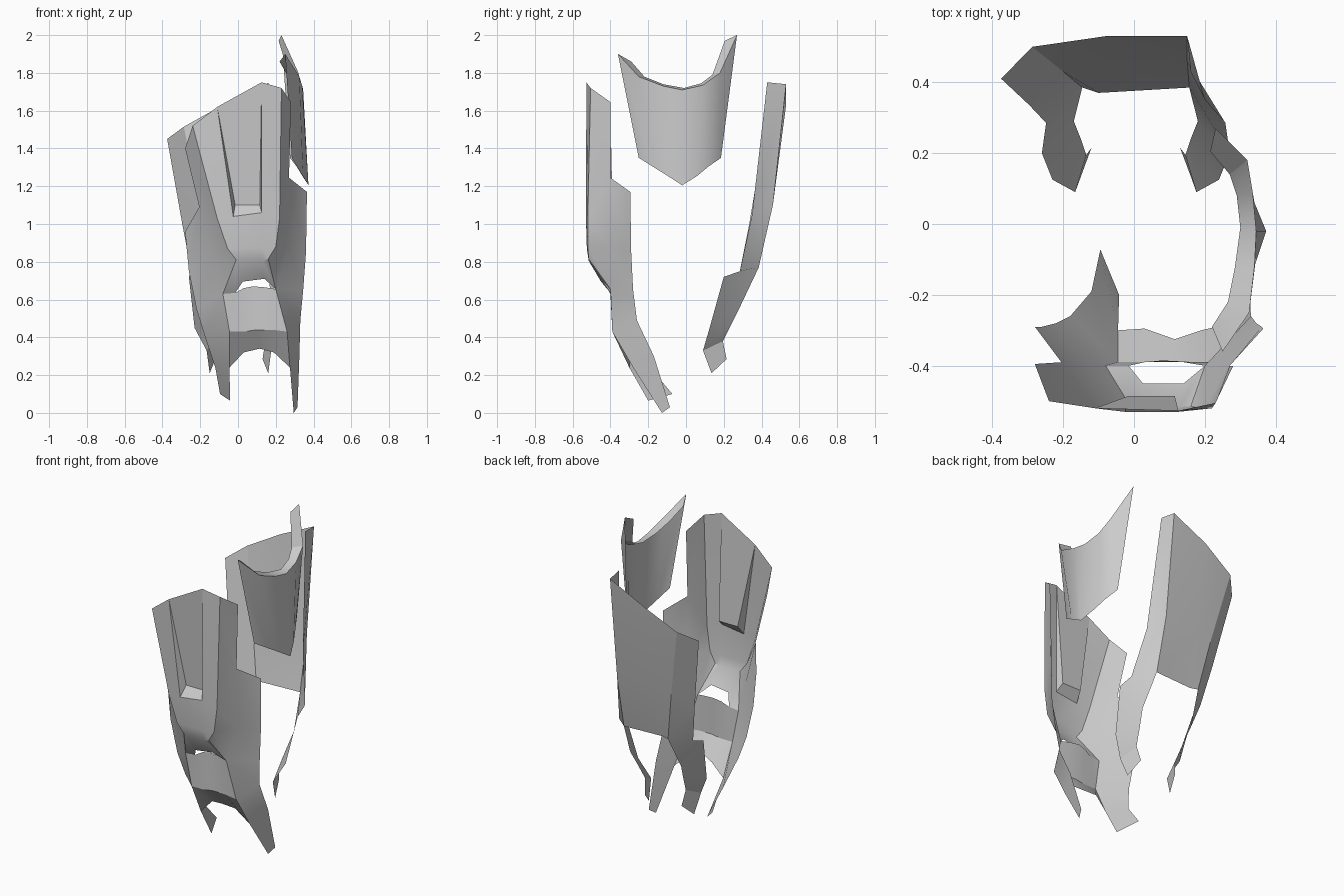
import bpy
import bmesh
from mathutils import Vector

cube = bpy.data.objects.get("Cube")
if cube:
    bpy.data.objects.remove(cube, do_unlink=True)

# One plain grey for every plate
grey = bpy.data.materials.new("plate_grey")
grey.use_nodes = True
tone = (0.6, 0.6, 0.6, 1.0)
grey.diffuse_color = tone
grey.node_tree.nodes["Principled BSDF"].inputs["Base Color"].default_value = tone


def mirrored(rail, shift=0.01):
    """Copy a rail to the other side of the leg."""
    return [(shift - x, y, z) for x, y, z in rail]


def make_shell(name, lofts):
    """Build an open shell; each loft is a list of rails with equal point counts."""
    bm = bmesh.new()
    shared = {}

    def vert(point):
        key = tuple(round(c, 3) for c in point)
        if key not in shared:
            shared[key] = bm.verts.new(key)
        return shared[key]

    for rails in lofts:
        for first, second in zip(rails, rails[1:]):
            for i in range(len(first) - 1):
                corners = (first[i], first[i + 1], second[i + 1], second[i])
                ring = list(dict.fromkeys(vert(p) for p in corners))
                if len(ring) > 2 and not bm.faces.get(ring):
                    bm.faces.new(ring)

    # Turn the whole shell so that it faces away from the vertical axis
    bmesh.ops.recalc_face_normals(bm, faces=bm.faces)
    outward = 0.0
    for face in bm.faces:
        centre = face.calc_center_median()
        outward += face.calc_area() * face.normal.dot(Vector((centre.x, centre.y, 0)))
    if outward < 0:
        bmesh.ops.reverse_faces(bm, faces=bm.faces)

    mesh = bpy.data.meshes.new(name)
    bm.to_mesh(mesh)
    bm.free()
    mesh.materials.append(grey)
    obj = bpy.data.objects.new(name, mesh)
    bpy.context.collection.objects.link(obj)
    bpy.ops.object.select_all(action="DESELECT")
    obj.select_set(True)
    bpy.context.view_layer.objects.active = obj
    bpy.ops.object.shade_smooth_by_angle(angle=0.45)
    return obj


# Front plate: raised panel with a tapering recess
panel_right_side = [(-.24, -.50, 1.52), (-.11, -.52, 1.03), (-.055, -.52, .87), (-.01, -.515, .81)]
recess_right = [(-.11, -.52, 1.62), (-.025, -.53, 1.04), (.01, -.525, .87), (.03, -.515, .805)]
recess_left = [(.125, -.527, 1.75), (.125, -.53, 1.06), (.13, -.525, .87), (.13, -.515, .805)]
panel_left_side = [(.23, -.505, 1.72), (.22, -.52, 1.03), (.2, -.52, .88), (.16, -.515, .815)]
floor_right, floor_left = (-.015, -.485, 1.10), (.115, -.485, 1.10)
recess = [
    [recess_right[0], recess_right[1]],
    [recess_right[0], floor_right],
    [recess_left[0], floor_left],
    [recess_left[0], recess_left[1]],
]
ledge = [[recess_right[1], recess_left[1]], [floor_right, floor_left]]

# Front plate: bevels beside the panel
bevel_right = [(-.28, -.395, 1.4), (-.205, -.39, 1.09), (-.13, -.4, .82), (-.08, -.4, .63)]
bevel_left = [(.28, -.4, 1.645), (.27, -.4, 1.245), (.265, -.4, .88), (.2, -.4, .655)]

# Front plate: skirt over the ankle opening, and the ankle panel below it
waist_right = (-.015, -.4, .635)
skirt = [
    [panel_right_side[3], panel_right_side[3], recess_right[3], recess_left[3], panel_left_side[3]],
    [bevel_right[3], waist_right, (.025, -.45, .695), (.14, -.45, .71), bevel_left[3]],
]
ankle_right, ankle_left = (-.045, -.39, .43), (.26, -.39, .43)
arch_right, arch_left = (-.045, -.3, .24), (.275, -.28, .24)
ankle = [
    [bevel_right[3], waist_right, (.03, -.39, .66), (.08, -.385, .67), (.14, -.39, .665), bevel_left[3]],
    [ankle_right, ankle_right, (.03, -.39, .43), (.1, -.39, .44), (.18, -.39, .44), ankle_left],
    [arch_right, arch_right, (.03, -.295, .32), (.115, -.325, .34), (.19, -.3, .32), arch_left],
]

# Front plate: side wings that run down into prongs
wing_right = [
    bevel_right[1:] + [ankle_right, arch_right, (-.042, -.2, .065)],
    [(-.28, -.29, .96), (-.26, -.29, .75), (-.22, -.28, .55),
     (-.18, -.26, .42), (-.12, -.19, .24), (-.095, -.072, .1)],
]
wing_left = [
    bevel_left[1:] + [ankle_left, arch_left, (.295, -.127, 0)],
    [(.365, -.295, 1.17), (.36, -.29, .85), (.345, -.28, .65),
     (.33, -.26, .49), (.325, -.17, .3), (.315, -.085, .03)],
]
make_shell("front_shin_plate", [
    [bevel_right, panel_right_side, recess_right],
    [recess_right[1:], recess_left[1:]],
    [recess_left, panel_left_side, bevel_left],
    recess, ledge, skirt, ankle, wing_right, wing_left,
])

# Back plate: slanted calf panel with two hooked legs
leg_outer = [(-.248, .285, .75), (-.26, .2, .72), (-.23, .125, .45), (-.166, .09, .33), (-.15, .135, .21)]
leg_inner = [(-.146, .385, .77), (-.17, .29, .57), (-.15, .24, .47), (-.135, .195, .38), (-.12, .215, .285)]
left_outer, left_inner = mirrored(leg_outer), mirrored(leg_inner)
calf = [
    [(-.375, .41, 1.45), (-.287, .5, 1.515), (-.08, .53, 1.63), (.15, .53, 1.74), (.16, .43, 1.75)],
    [(-.295, .335, 1.0), (-.2, .43, 1.08), (-.09, .45, 1.1), (.15, .46, 1.1), (.2, .35, 1.05)],
    [leg_outer[0], leg_inner[0], (-.1, .37, .77), left_inner[0], left_outer[0]],
]
make_shell("back_calf_plate", [calf, [leg_outer, leg_inner], [left_inner, left_outer]])

# Side plate: pointed shield with an inward lip along its curved top
lip = [(.22, -.29, 1.86), (.265, -.22, 1.78), (.285, -.12, 1.74), (.3, -.01, 1.72),
       (.29, .08, 1.745), (.27, .14, 1.79), (.215, .205, 1.97)]
brow = [(.25, -.36, 1.9), (.325, -.25, 1.78), (.34, -.12, 1.73), (.345, -.02, 1.71),
        (.335, .09, 1.735), (.32, .18, 1.8), (.23, .27, 2.0)]
hem = [(.285, -.25, 1.35), (.315, -.17, 1.3), (.345, -.09, 1.25), (.373, -.02, 1.205),
       (.34, .06, 1.255), (.31, .12, 1.305), (.275, .185, 1.35)]
make_shell("side_plate", [[lip, brow, hem]])
